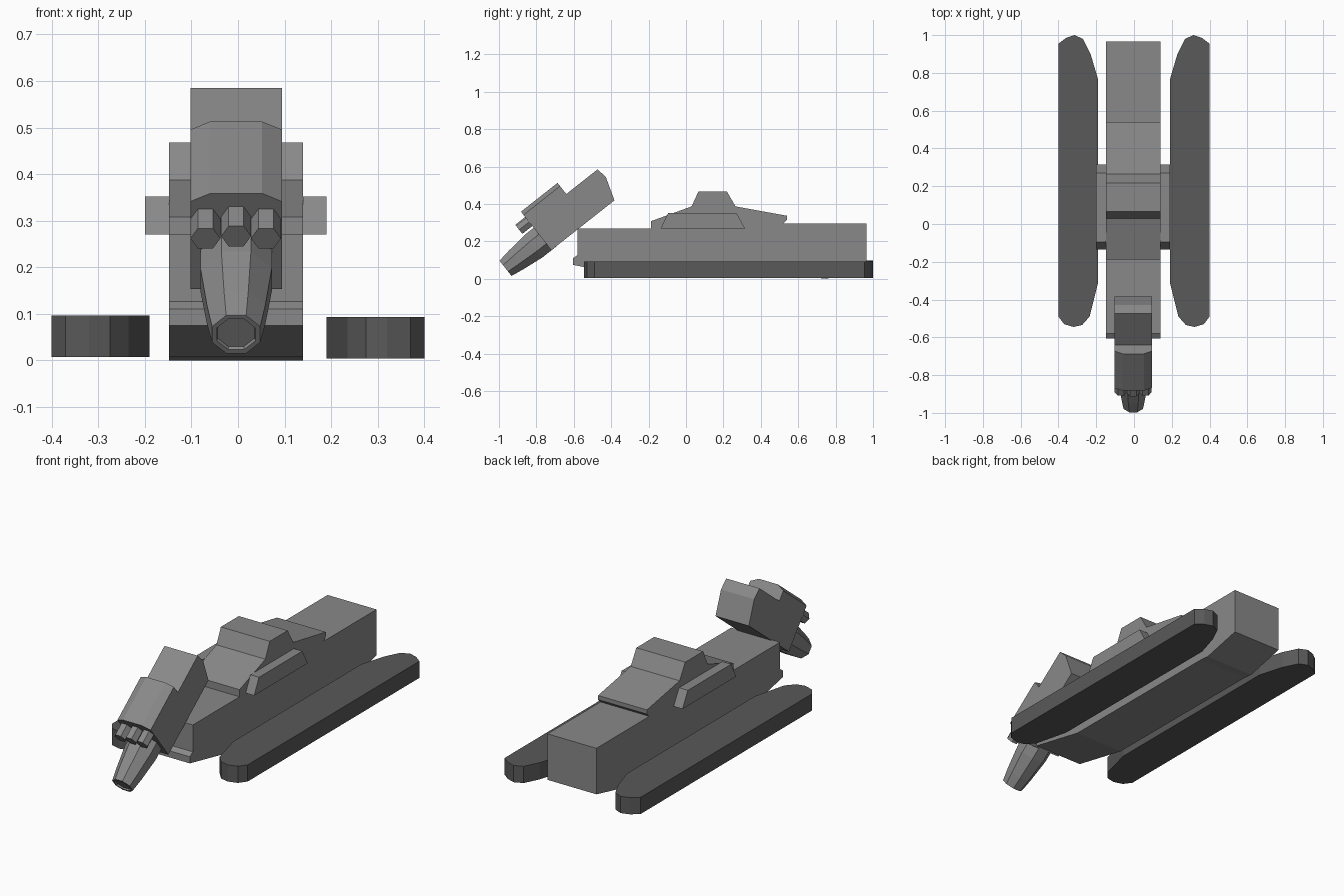
import bpy, bmesh, math
from mathutils import Vector

if "Cube" in bpy.data.objects:
    bpy.data.objects.remove(bpy.data.objects["Cube"])

X, Y, Z = Vector((1, 0, 0)), Vector((0, 1, 0)), Vector((0, 0, 1))


def paint(name, value):
    mat = bpy.data.materials.new(name)
    mat.diffuse_color = (value, value, value, 1)
    mat.use_nodes = True
    mat.node_tree.nodes["Principled BSDF"].inputs["Base Color"].default_value = mat.diffuse_color
    return mat


GREY, DARK = paint("grey_metal", 0.25), paint("dark_rubber", 0.1)


def finish(name, bm, mat):
    bmesh.ops.recalc_face_normals(bm, faces=bm.faces)
    me = bpy.data.meshes.new(name)
    bm.to_mesh(me)
    bm.free()
    me.materials.append(mat)
    ob = bpy.data.objects.new(name, me)
    bpy.context.collection.objects.link(ob)
    return ob


def prism(name, pts, a, b, c, start, end, origin=Vector(), mat=GREY):
    """Profile pts in the plane (a, b), extruded along c from start to end."""
    bm = bmesh.new()
    vs = [bm.verts.new(origin + a * p + b * q + c * start) for p, q in pts]
    f = bm.faces.new(vs)
    ext = bmesh.ops.extrude_face_region(bm, geom=[f])["geom"]
    bmesh.ops.translate(bm, vec=c * (end - start),
                        verts=[g for g in ext if isinstance(g, bmesh.types.BMVert)])
    return finish(name, bm, mat)


def turned(name, rings, sides, origin, a, b, c, phase=0.0, mat=GREY):
    """Faceted round part: rings are (distance along c, radius)."""
    bm = bmesh.new()
    loops = []
    for d, r in rings:
        loops.append([bm.verts.new(origin + c * d
                      + a * (r * math.cos(phase + math.tau * i / sides))
                      + b * (r * math.sin(phase + math.tau * i / sides)))
                      for i in range(sides)])
    for l0, l1 in zip(loops, loops[1:]):
        for i in range(sides):
            j = (i + 1) % sides
            bm.faces.new((l0[i], l0[j], l1[j], l1[i]))
    bm.faces.new(loops[0])
    bm.faces.new(loops[-1])
    return finish(name, bm, mat)


# Main hull with the raised cabin as one side profile
hull = [(-0.58, 0.27), (-0.58, 0.127), (-0.605, 0.11), (-0.605, 0.075),
        (-0.28, 0.007), (0.70, 0.005), (0.75, 0.0), (0.965, 0.05),
        (0.965, 0.295), (0.52, 0.295), (0.54, 0.315), (0.54, 0.337),
        (0.265, 0.387), (0.218, 0.468), (0.067, 0.468), (0.03, 0.387),
        (-0.187, 0.308), (-0.187, 0.27)]
prism("hull_and_cabin", hull, Y, Z, X, -0.148, 0.14)

# Side sponsons
sponson = [(-0.135, 0.27), (-0.095, 0.352), (0.27, 0.352), (0.315, 0.27)]
for name, x0, x1 in (("left_sponson", -0.2, -0.147), ("right_sponson", 0.139, 0.19)):
    prism(name, sponson, Y, Z, X, x0, x1)

# Skids, mirrored
skid = [(0.40, 0.955), (0.36, 0.985), (0.315, 1.0), (0.27, 0.98), (0.23, 0.90),
        (0.19, 0.765), (0.19, -0.31), (0.235, -0.49), (0.275, -0.535),
        (0.32, -0.545), (0.37, -0.53), (0.40, -0.49)]
for name, side, z in (("right_skid", 1, 0.004), ("left_skid", -1, 0.008)):
    prism(name, skid, X * side, Y, Z, z, z + 0.089, mat=DARK)

# Gun frame: u runs back along the tilted gun, v is its upward direction
ang = math.radians(38.3)
u = Vector((0, math.cos(ang), math.sin(ang)))
v = Vector((0, -math.sin(ang), math.cos(ang)))
base = Vector((-0.004, -0.72, 0.153))

# Gun body
body = [(0.0, 0.0), (0.43, 0.0), (0.471, 0.126), (0.462, 0.186), (0.0, 0.186)]
prism("gun_body", body, u, v, X, -0.098, 0.098, base)

# Chamfered hood over the front of the gun
hood = [(-0.098, 0.18), (-0.098, 0.24), (-0.056, 0.262), (0.056, 0.262),
        (0.098, 0.24), (0.098, 0.18)]
prism("gun_hood", hood, X, v, u, 0.0, 0.249, base)

# Large tapered barrel with a shallow bore
tip = Vector((-0.004, -0.965, 0.056))
turned("main_barrel", [(0.008, 0.043), (0.0, 0.045), (0.0, 0.056), (0.07, 0.068),
                       (0.19, 0.083), (0.29, 0.083)],
       8, tip, X, v, u, math.pi / 8)

# Three small barrels
for i, (x, dv) in enumerate(((-0.07, 0.0), (-0.004, 0.006), (0.06, 0.0))):
    turned(f"small_barrel_{i + 1}", [(0.0, 0.032), (0.12, 0.032)], 6,
           Vector((x, -0.892, 0.262)) + v * dv, X, v, u)
